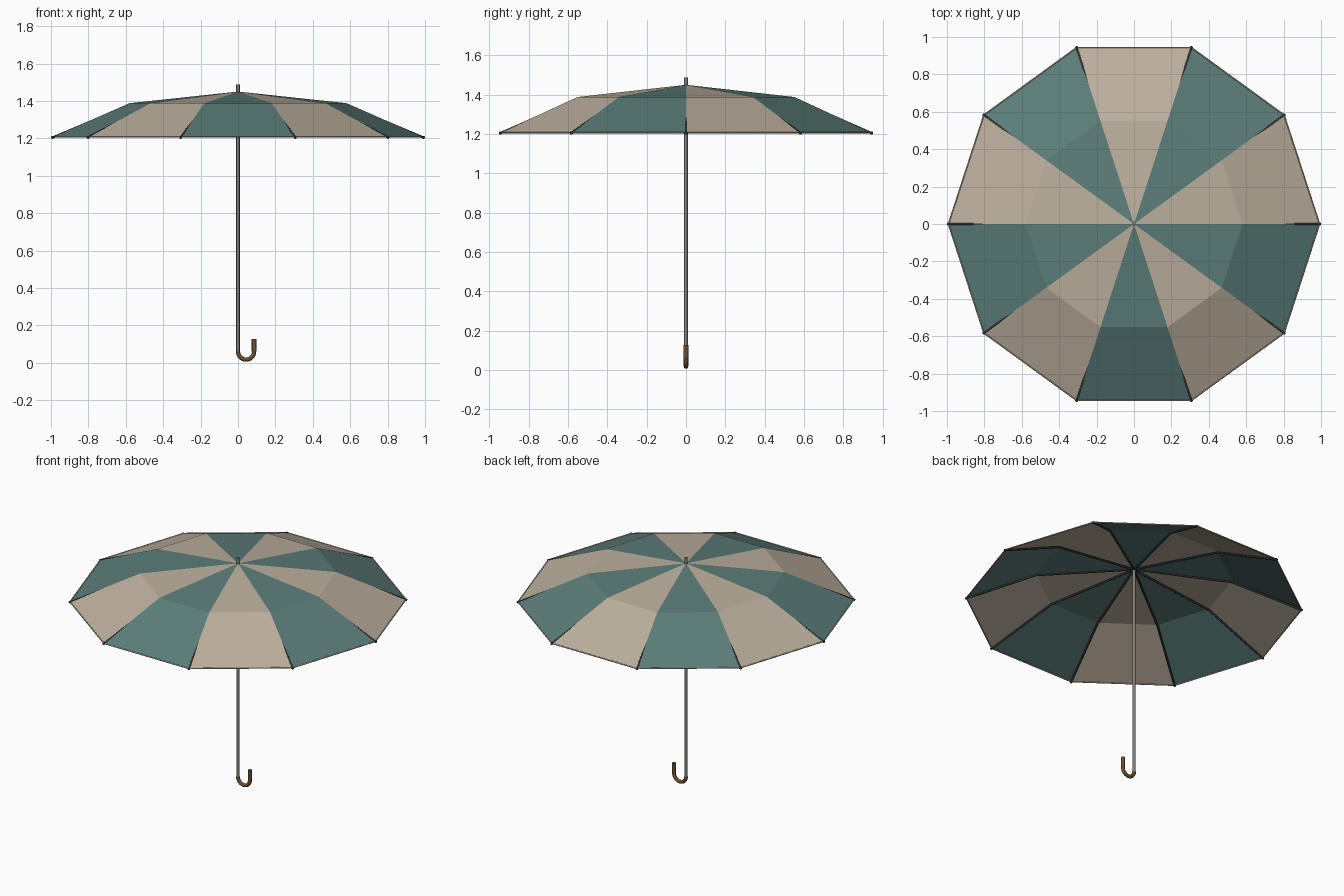
import bpy, bmesh
from math import cos, sin, pi

if "Cube" in bpy.data.objects:
    bpy.data.objects.remove(bpy.data.objects["Cube"])

N = 10
R_RIM, Z_RIM = 0.992, 1.207
R_MID, Z_MID = 0.58, 1.388
Z_TOP = 1.45


def material(name, r, g, b):
    m = bpy.data.materials.new(name)
    m.diffuse_color = (r, g, b, 1)
    m.use_nodes = True
    m.node_tree.nodes["Principled BSDF"].inputs["Base Color"].default_value = m.diffuse_color
    return m


beige = material("beige_cloth", 0.50, 0.43, 0.34)
teal = material("teal_cloth", 0.105, 0.205, 0.19)
steel = material("steel", 0.22, 0.22, 0.20)
dark = material("dark_metal", 0.03, 0.035, 0.035)
wood = material("wood", 0.16, 0.075, 0.03)


def polar(r, k, z):
    a = 2 * pi * k / N
    return (r * cos(a), r * sin(a), z)


def tube(name, paths, radius, mat, cyclic=False, res=2):
    cu = bpy.data.curves.new(name, 'CURVE')
    cu.dimensions = '3D'
    cu.bevel_depth = radius
    cu.bevel_resolution = res
    cu.use_fill_caps = True
    for pts in paths:
        s = cu.splines.new('POLY')
        s.points.add(len(pts) - 1)
        for p, co in zip(s.points, pts):
            p.co = (*co, 1)
        s.use_cyclic_u = cyclic
    cu.materials.append(mat)
    ob = bpy.data.objects.new(name, cu)
    bpy.context.collection.objects.link(ob)
    return ob


def mesh_object(name, bm, mats):
    me = bpy.data.meshes.new(name)
    bm.to_mesh(me)
    bm.free()
    for m in mats:
        me.materials.append(m)
    ob = bpy.data.objects.new(name, me)
    bpy.context.collection.objects.link(ob)
    return ob


# Canopy: ten flat panels in alternating colours, each with one bend
bm = bmesh.new()
apex = bm.verts.new((0, 0, Z_TOP))
mid = [bm.verts.new(polar(R_MID, k, Z_MID)) for k in range(N)]
rim = [bm.verts.new(polar(R_RIM, k, Z_RIM)) for k in range(N)]
for k in range(N):
    j = (k + 1) % N
    for f in (bm.faces.new((apex, mid[k], mid[j])),
              bm.faces.new((mid[k], rim[k], rim[j], mid[j]))):
        f.material_index = k % 2
mesh_object("canopy", bm, [beige, teal])

# Hem around the canopy edge
tube("hem", [[polar(R_RIM, k, Z_RIM) for k in range(N)]], 0.004, beige, True, 1)

# Ribs under the seams
tube("ribs", [[(0, 0, Z_TOP - 0.010), polar(R_MID, k, Z_MID - 0.010),
               polar(R_RIM, k, Z_RIM - 0.003)] for k in range(N)], 0.006, dark)

# Rib end caps
bm = bmesh.new()
for k in range(N):
    res = bmesh.ops.create_uvsphere(bm, u_segments=10, v_segments=6, radius=0.008)
    bmesh.ops.translate(bm, verts=res["verts"], vec=polar(R_RIM, k, Z_RIM - 0.002))
for f in bm.faces:
    f.smooth = True
mesh_object("rib_tips", bm, [dark])

# Shaft, running through the canopy to form the top spike
tube("shaft", [[(0, 0, 0.05), (0, 0, 1.487)]], 0.0095, steel, res=4)

# Hooked handle: half circle plus a straight end
R_HOOK, Z_HOOK = 0.043, 0.06
hook = [(R_HOOK - R_HOOK * cos(pi * i / 18), 0, Z_HOOK - R_HOOK * sin(pi * i / 18))
        for i in range(19)]
tube("handle_hook", [hook], 0.0115, wood, res=4)
tube("handle_end", [[(2 * R_HOOK, 0, Z_HOOK), (2 * R_HOOK, 0, 0.127)]], 0.0125, wood, res=4)
